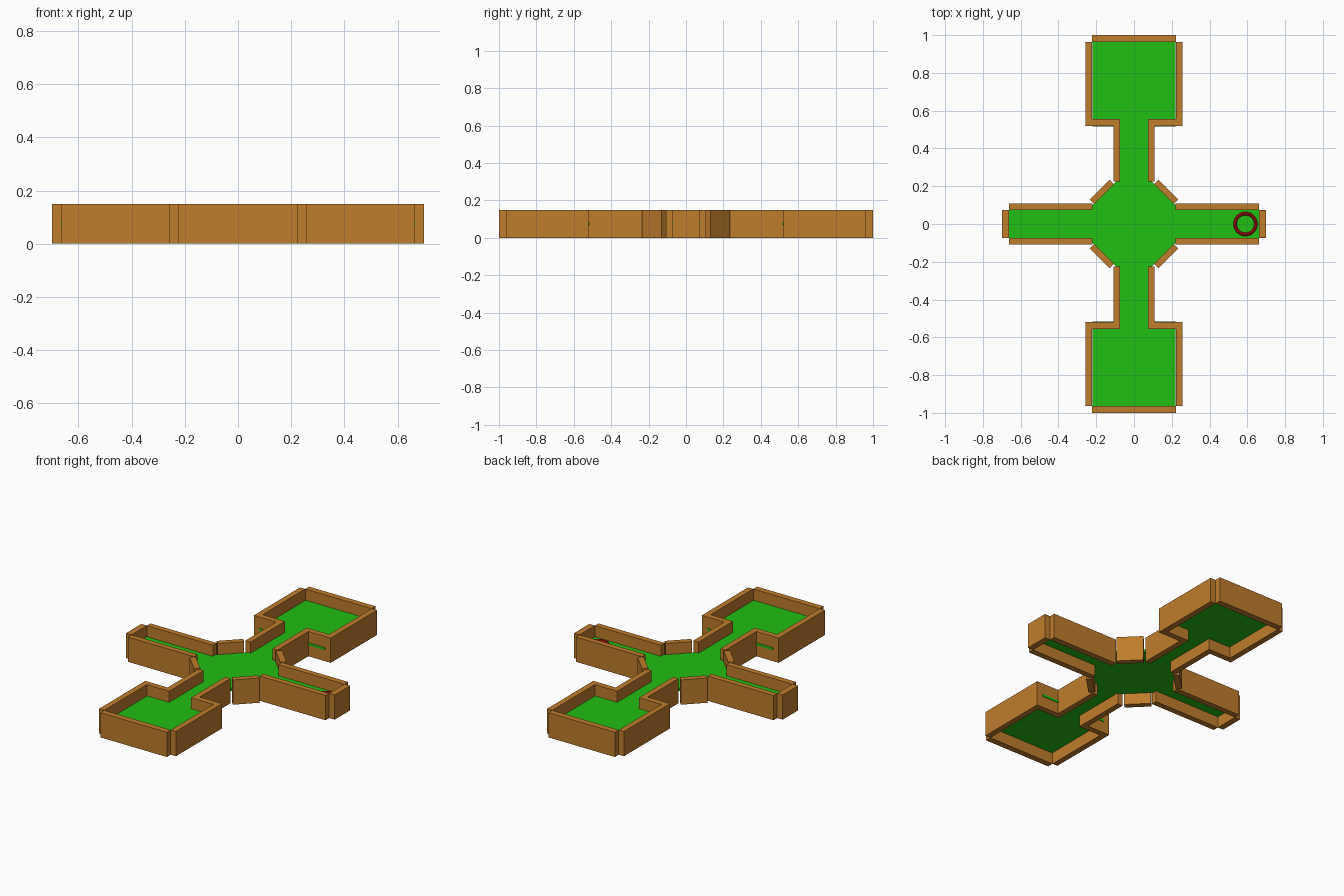
import bpy, bmesh, math
from mathutils import Matrix

if "Cube" in bpy.data.objects:
    bpy.data.objects.remove(bpy.data.objects["Cube"])

H = 0.15          # wall height
FLOOR_Z = 0.0675  # underside of the playing surface
FLOOR_T = 0.015


def material(name, rgb):
    m = bpy.data.materials.new(name)
    m.diffuse_color = (*rgb, 1)
    m.use_nodes = True
    m.node_tree.nodes["Principled BSDF"].inputs["Base Color"].default_value = m.diffuse_color
    return m


wood = material("wood", (0.52, 0.2, 0.025))
green = material("green_felt", (0.015, 0.52, 0.006))
red = material("red_paint", (0.5, 0.006, 0.008))


def finish(name, bm, mat):
    bmesh.ops.recalc_face_normals(bm, faces=bm.faces)
    mesh = bpy.data.meshes.new(name)
    bm.to_mesh(mesh)
    bm.free()
    mesh.materials.append(mat)
    obj = bpy.data.objects.new(name, mesh)
    bpy.context.collection.objects.link(obj)
    return obj


def wall(name, x0, x1, y0, y1, sx=1, sy=1, turn=0):
    """Upright board over a rectangle, mirrored by the signs sx and sy."""
    bm = bmesh.new()
    bmesh.ops.create_cube(bm, size=1)
    m = (Matrix.Translation((sx * (x0 + x1) / 2, sy * (y0 + y1) / 2, H / 2))
         @ Matrix.Rotation(turn * sx * sy, 4, 'Z')
         @ Matrix.Diagonal((x1 - x0, y1 - y0, H, 1)))
    bm.transform(m)
    return finish(name, bm, wood)


# Walls repeated in all four quadrants
for sx in (1, -1):
    for sy in (1, -1):
        tag = ("right" if sx > 0 else "left") + ("_back" if sy > 0 else "_front")
        wall("room_side_wall_" + tag, 0.223, 0.258, 0.52, 0.963, sx, sy)
        wall("room_step_wall_" + tag, 0.108, 0.223, 0.52, 0.555, sx, sy)
        wall("neck_wall_" + tag, 0.073, 0.108, 0.225, 0.555, sx, sy)
        wall("arm_side_wall_" + tag, 0.22, 0.663, 0.073, 0.108, sx, sy)
        wall("corner_wall_" + tag, 0.096, 0.244, 0.1525, 0.1875, sx, sy, -math.pi / 4)

# End walls
for s, fb, lr in ((1, "back", "right"), (-1, "front", "left")):
    wall("room_end_wall_" + fb, -0.223, 0.223, 0.963, 1.0, 1, s)
    wall("arm_end_wall_" + lr, 0.663, 0.70, -0.073, 0.073, s, 1)

# Floor: quarter outline mirrored into a closed cross, then extruded
quarter = [(0.22, 0.965), (0.22, 0.517), (0.074, 0.517), (0.074, 0.225),
           (0.093, 0.225), (0.225, 0.093), (0.225, 0.074), (0.665, 0.074)]
half = quarter + [(x, -y) for x, y in reversed(quarter)]
outline = half + [(-x, y) for x, y in reversed(half)]
bm = bmesh.new()
face = bm.faces.new([bm.verts.new((x, y, FLOOR_Z)) for x, y in outline])
ext = bmesh.ops.extrude_face_region(bm, geom=[face], use_keep_orig=True)
for v in ext["geom"]:
    if isinstance(v, bmesh.types.BMVert):
        v.co.z += FLOOR_T
finish("floor", bm, green)

# Target ring at the end of the right arm
bpy.ops.mesh.primitive_torus_add(
    major_radius=0.055, minor_radius=0.009, major_segments=32, minor_segments=8,
    location=(0.59, 0, FLOOR_Z + FLOOR_T))
ring = bpy.context.object
ring.name = "target_ring"
ring.data.materials.append(red)
